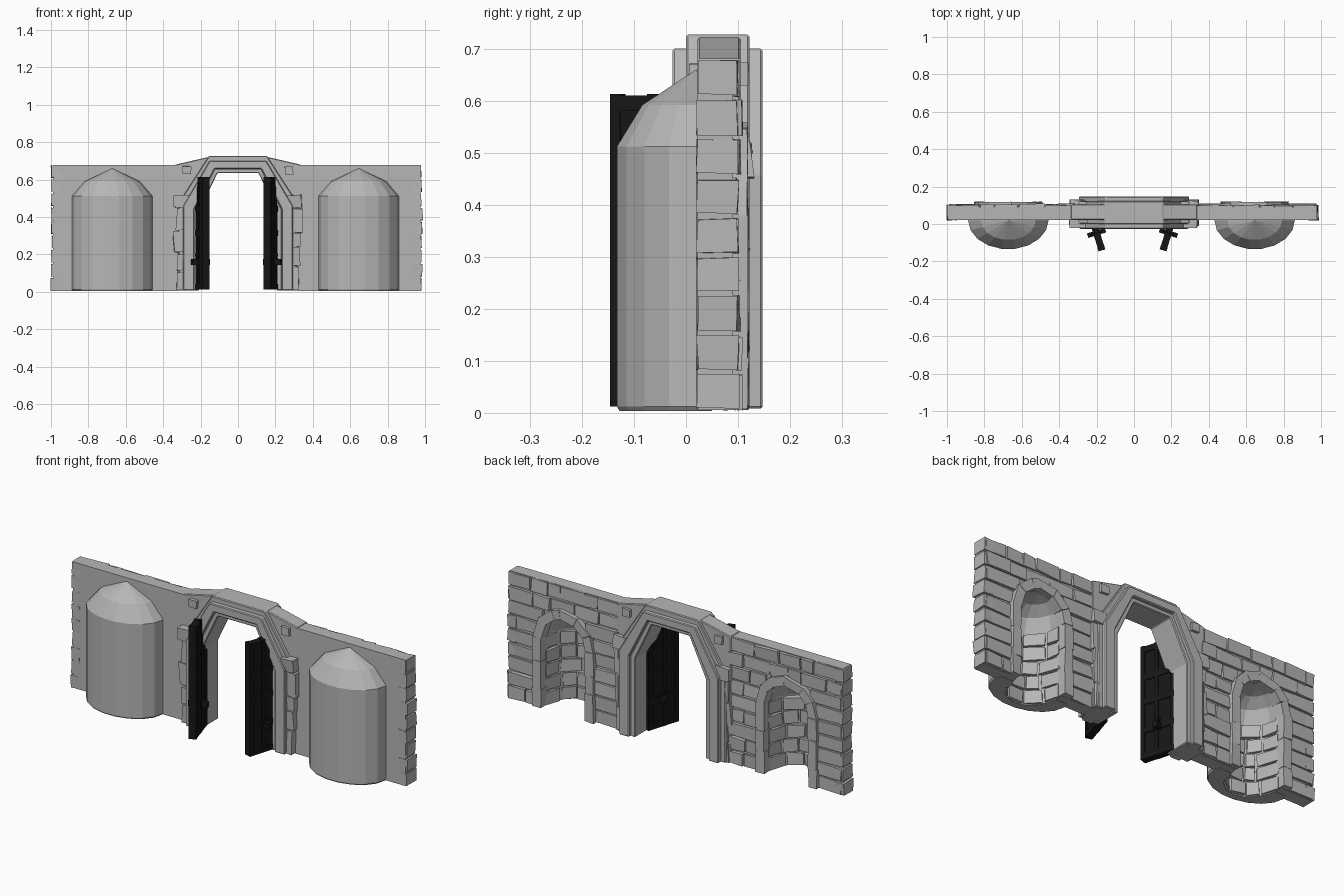
import bpy, bmesh, math, random
from mathutils import Matrix, Vector

random.seed(4)
if "Cube" in bpy.data.objects:
    bpy.data.objects.remove(bpy.data.objects["Cube"])


def material(name, r, g, b):
    m = bpy.data.materials.new(name)
    m.use_nodes = True
    m.diffuse_color = (r, g, b, 1)
    node = next(n for n in m.node_tree.nodes if n.type == 'BSDF_PRINCIPLED')
    node.inputs["Base Color"].default_value = (r, g, b, 1)
    return m


STONE = material("grey stone", 0.47, 0.47, 0.47)
DARK = material("black timber", 0.008, 0.008, 0.008)


def finish(bm, name, mat=STONE, bevel=0):
    bmesh.ops.recalc_face_normals(bm, faces=bm.faces)
    mesh = bpy.data.meshes.new(name)
    bm.to_mesh(mesh)
    bm.free()
    mesh.materials.append(mat)
    ob = bpy.data.objects.new(name, mesh)
    bpy.context.scene.collection.objects.link(ob)
    if bevel:
        mod = ob.modifiers.new("worn edges", 'BEVEL')
        mod.width, mod.segments = bevel, 1
    return ob


def block(bm, a, b, jitter=0.0, place=Vector):
    """Six-sided stone between corners a and b, mapped through place."""
    res = bmesh.ops.create_cube(bm, size=1)
    for v in res["verts"]:
        p = [lo if c < 0 else hi for lo, hi, c in zip(a, b, v.co)]
        rough = [random.uniform(-jitter, jitter) for _ in p]
        v.co = Vector(place(p)) + Vector(rough)


def box(name, a, b, mat=STONE, bevel=0):
    bm = bmesh.new()
    block(bm, a, b)
    return finish(bm, name, mat, bevel)


def prism(name, outline, y0, y1, mat=STONE, bevel=0):
    bm = bmesh.new()
    face = bm.faces.new([bm.verts.new((x, y0, z)) for x, z in outline])
    res = bmesh.ops.extrude_face_region(bm, geom=[face])
    for g in res["geom"]:
        if isinstance(g, bmesh.types.BMVert):
            g.co.y = y1
    return finish(bm, name, mat, bevel)


def arch(name, outer, inner, y0, y1, bevel=0.004):
    """Symmetrical ring; each half profile runs from the floor upward."""
    mirror = lambda pts: [(-x, z) for x, z in pts]
    outline = outer + mirror(outer)[::-1] + mirror(inner) + inner[::-1]
    return prism(name, outline, y0, y1, STONE, bevel)


def domed_shaft(name, cx, cy, rx, ry, rings, apex, sides, back=1.0):
    """Elliptical shaft with a faceted dome, flattened beyond local y = back."""
    bm = bmesh.new()
    loops = []
    for z, s in rings:
        turn = [math.tau * i / sides for i in range(sides)]
        loops.append([bm.verts.new((cx + rx * s * math.cos(t),
                                    cy + min(back, ry * s * math.sin(t)), z)) for t in turn])
    bm.faces.new(loops[0])
    for low, high in zip(loops, loops[1:]):
        for i in range(sides):
            j = (i + 1) % sides
            bm.faces.new((low[i], low[j], high[j], high[i]))
    tip = bm.verts.new((cx, cy, apex))
    for i in range(sides):
        bm.faces.new((loops[-1][i], loops[-1][(i + 1) % sides], tip))
    return finish(bm, name)


def carve(ob, cutter):
    mod = ob.modifiers.new("niche", 'BOOLEAN')
    mod.operation, mod.solver, mod.object = 'DIFFERENCE', 'EXACT', cutter
    graph = bpy.context.evaluated_depsgraph_get()
    mesh = bpy.data.meshes.new_from_object(ob.evaluated_get(graph))
    ob.modifiers.clear()
    ob.data = mesh


def row(start, end, length):
    """Split a run into uneven stone lengths."""
    n = max(1, round((end - start) / length))
    cuts = [start + (end - start) * (i + random.uniform(-0.25, 0.25)) / n for i in range(1, n)]
    cuts = [start] + cuts + [end]
    return list(zip(cuts, cuts[1:]))


TOP, COURSES, SPRING = 0.678, 9, 0.38
STEP = TOP / COURSES
MOUTH, TRIM = 0.13, 0.18


def trim_reach(z):
    """Half width covered by the niche surround at height z."""
    if z < SPRING:
        return TRIM - 0.01
    return math.sqrt(max(0, (TRIM - 0.01) ** 2 - (z - SPRING) ** 2))


# Walls with domed niches
for side, cx, inner, end in (("right", -0.672, -0.32, -0.99), ("left", 0.645, 0.32, 0.975)):
    lo, hi = min(inner, end), max(inner, end)
    wall = box(side + "_wall", (lo, 0.022, 0.006), (hi, 0.09, TOP))
    bulge = domed_shaft(side + "_niche_shell", cx, 0.02, 0.215, 0.155,
                        [(0.004, 0.97), (0.012, 1), (0.512, 1), (0.592, 0.68)], 0.66, 18, 0.03)
    cutter = domed_shaft("niche_cutter", cx, 0.09, 0.14, 0.185,
                         [(-0.1, 1), (SPRING, 1), (0.45, 0.83), (0.49, 0.5)], 0.51, 16)
    carve(wall, cutter)
    carve(bulge, cutter)
    bpy.data.objects.remove(cutter)

    # Coursed stones on the back and the outer end
    bricks, ends, lining = bmesh.new(), bmesh.new(), bmesh.new()
    for c in range(COURSES):
        z0, z1 = c * STEP + 0.008, (c + 1) * STEP - 0.003
        reach = trim_reach((z0 + z1) / 2)
        runs = [(lo, cx - reach), (cx + reach, hi)] if reach > 0.03 else [(lo, hi)]
        for run in runs:
            for x0, x1 in row(*run, random.uniform(0.1, 0.15)):
                out = random.uniform(0.098, 0.107)
                block(bricks, (x0 + 0.003, 0.07, z0), (x1 - 0.003, out, z1), 0.004)
        tip = end + math.copysign(random.uniform(0.004, 0.011), end)
        block(ends, (min(tip, end * 0.96), 0.022, z0), (max(tip, end * 0.96), 0.1, z1), 0.003)

        # Curved stones lining the niche
        def bend(p):
            t, r, z = p
            return cx + 0.14 * r * math.cos(t), 0.09 + 0.185 * r * math.sin(t), z
        if z1 < SPRING + STEP / 2:
            for t0, t1 in row(math.pi + 0.05, math.tau - 0.05, 0.6):
                block(lining, (t0 + 0.03, random.uniform(0.9, 0.95), z0),
                      (t1 - 0.03, 1.06, z1), 0.003, bend)
    finish(bricks, side + "_wall_stones")
    finish(ends, side + "_wall_end_stones")
    finish(lining, side + "_niche_lining")

    # Raised surround of the niche
    surround = bmesh.new()
    for s in (-1, 1):
        for z0, z1 in row(0.008, SPRING, 0.13):
            block(surround, (cx + s * MOUTH, 0.06, z0), (cx + s * TRIM, 0.118, z1), 0.003)

    def fan(p):
        t, y, r = p
        return cx + r * math.cos(t), y, SPRING + r * math.sin(t)
    for t0, t1 in row(0, math.pi, 0.5):
        block(surround, (t0, 0.06, MOUTH), (t1, 0.118, TRIM), 0.002, fan)
    finish(surround, side + "_niche_surround")

# Gateway: stepped arch rings
opening = [(0.208, 0.008), (0.208, 0.43), (0.11, 0.635)]
lip = [(0.235, 0.008), (0.235, 0.44), (0.125, 0.658)]
trim = [(0.293, 0.008), (0.293, 0.46), (0.152, 0.70)]
crown = [(0.318, 0.008), (0.318, 0.475), (0.155, 0.727)]
spandrel = [(0.338, 0.008), (0.338, 0.68), (0.155, 0.722)]
arch("gate_spandrel", spandrel, opening, 0.022, 0.105)
arch("gate_outer_ring", crown, lip, 0.0, 0.122)
arch("gate_trim_ring", trim, lip, -0.026, 0.147)
arch("gate_inner_lip", lip, opening, -0.012, 0.132)

# Gateway stones, imposts and corner studs
quoins = bmesh.new()
for s in (-1, 1):
    for z0, z1 in row(0.01, 0.45, 0.1):
        block(quoins, (s * 0.28, -0.008, z0), (s * random.uniform(0.325, 0.345), 0.118, z1 - 0.005), 0.006)
    block(quoins, (s * 0.25, 0.005, 0.63), (s * 0.295, 0.12, 0.672), 0.002)
    block(quoins, (s * 0.265, -0.018, 0.45), (s * 0.342, 0.126, 0.52), 0.006)
finish(quoins, "gate_quoins")

# Open door leaves: x runs from hinge to free edge before swinging
LENGTH = 0.185
for side, s in (("right", -1), ("left", 1)):
    parts = [prism(side + "_door_leaf", [(0, 0.012), (LENGTH, 0.012), (LENGTH, 0.605),
                                         (0.09, 0.605), (0, 0.42)], -0.013, 0.013, DARK)]
    details = bmesh.new()
    for z in (0.012, 0.15, 0.3, 0.43, 0.58):
        start = 0 if z < 0.42 else 0.09 if z > 0.5 else 0.03
        block(details, (start, -0.018, z), (LENGTH, 0.018, z + 0.03))
    for x in (0.005, 0.09, LENGTH - 0.02):
        block(details, (x, -0.019, 0.012), (x + 0.02, 0.019, 0.42 if x < 0.05 else 0.613))
    block(details, (0.075, -0.05, 0.145), (0.1, 0.05, 0.175))
    block(details, (0.08, -0.03, 0.19), (0.095, 0.03, 0.205))
    parts.append(finish(details, side + "_door_bands", DARK))
    swing = Matrix.Translation((s * 0.218 - 0.008, 0.036, 0)) @ Matrix.Rotation(
        -math.pi / 2 - s * 0.3, 4, 'Z')
    for part in parts:
        part.data.transform(swing)
